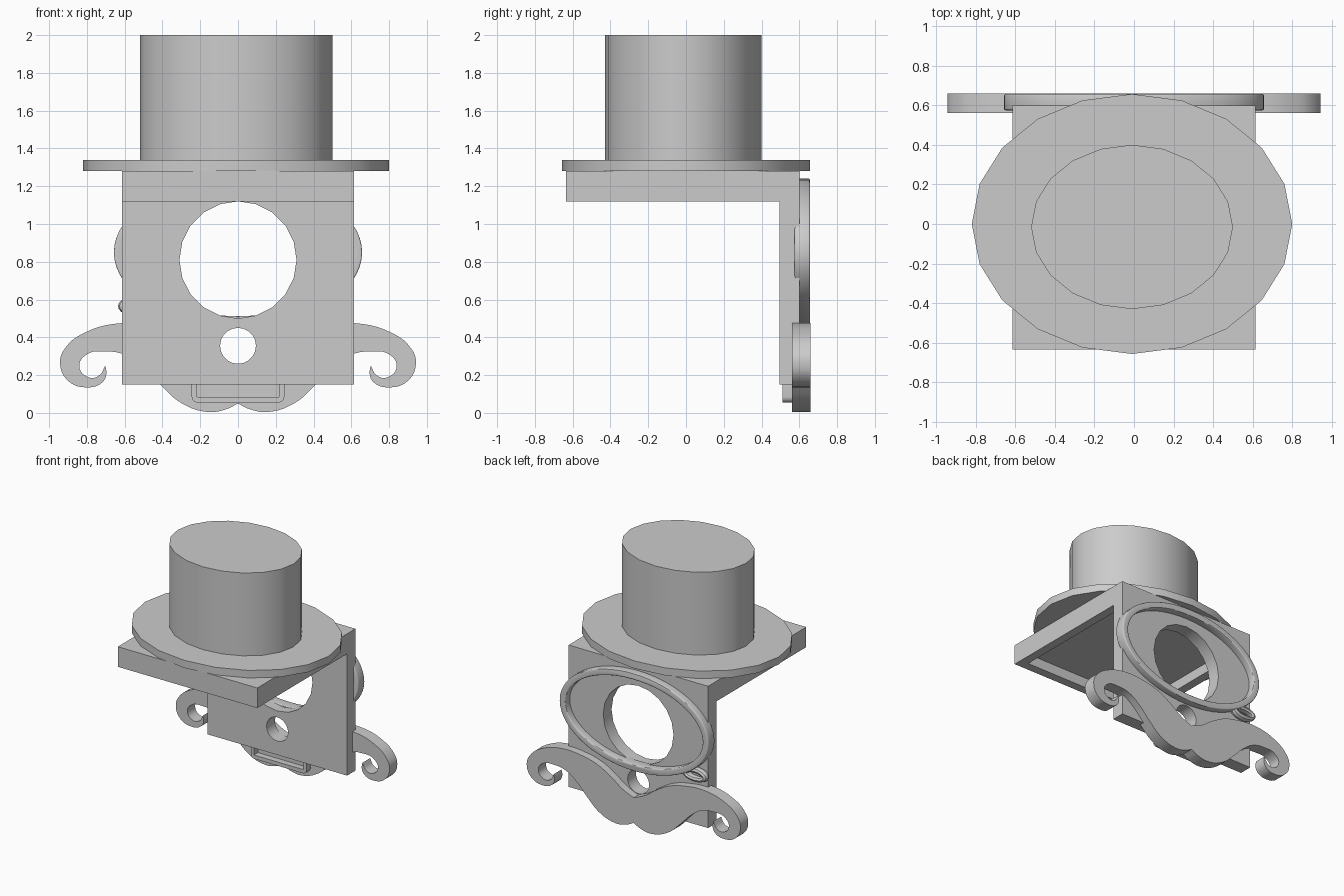
import bpy, bmesh
from math import sin, cos, pi, radians
from mathutils import Matrix, Vector

cube = bpy.data.objects.get("Cube")
if cube:
    bpy.data.objects.remove(cube, do_unlink=True)

grey = bpy.data.materials.new("plain grey")
grey.use_nodes = True
grey.diffuse_color = (0.6, 0.6, 0.6, 1)
grey.node_tree.nodes["Principled BSDF"].inputs["Base Color"].default_value = (0.6, 0.6, 0.6, 1)


def finish(name, bm, smooth=True):
    """Turn a bmesh into a named grey object, smooth except at sharp edges."""
    bmesh.ops.remove_doubles(bm, verts=bm.verts, dist=0.0005)
    bmesh.ops.recalc_face_normals(bm, faces=bm.faces)
    mesh = bpy.data.meshes.new(name)
    bm.to_mesh(mesh)
    bm.free()
    mesh.materials.append(grey)
    if smooth:
        mesh.shade_smooth()
        mesh.set_sharp_from_angle(angle=radians(30))
    ob = bpy.data.objects.new(name, mesh)
    bpy.context.collection.objects.link(ob)
    return ob


def ellipse(cx, cz, rx, rz, n):
    return [(cx + rx * cos(2 * pi * i / n), cz + rz * sin(2 * pi * i / n)) for i in range(n)]


def rounded_rect(x, z0, z1, r, n=5):
    pts = []
    for k, (cx, cz) in enumerate([(x - r, z1 - r), (r - x, z1 - r), (r - x, z0 + r), (x - r, z0 + r)]):
        for i in range(n):
            a = pi / 2 * (k + i / (n - 1))
            pts.append((cx + r * cos(a), cz + r * sin(a)))
    return pts


def cutout(name, loops, y0, y1, corners=None, bevel=0):
    """Extrude x-z outlines (the later loops are holes) between two depths.
    With corners given, the outline is a smooth curve, sharp at those indices."""
    cu = bpy.data.curves.new(name, 'CURVE')
    cu.dimensions, cu.fill_mode = '2D', 'BOTH'
    cu.extrude = (y1 - y0) / 2 - bevel
    cu.bevel_depth, cu.bevel_resolution, cu.offset = bevel, 2, -bevel
    cu.resolution_u = 6
    for pts in loops:
        curved = corners is not None
        sp = cu.splines.new('BEZIER' if curved else 'POLY')
        sp.use_cyclic_u = True
        target = sp.bezier_points if curved else sp.points
        target.add(len(pts) - 1)
        for i, (p, (x, z)) in enumerate(zip(target, pts)):
            p.co = (x, z, 0) if curved else (x, z, 0, 1)
            if curved:
                kind = 'VECTOR' if i in corners else 'AUTO'
                p.handle_left_type = p.handle_right_type = kind
    tmp = bpy.data.objects.new(name + "_outline", cu)
    bpy.context.collection.objects.link(tmp)
    bpy.context.view_layer.update()
    mesh = bpy.data.meshes.new_from_object(tmp.evaluated_get(bpy.context.evaluated_depsgraph_get()))
    bm = bmesh.new()
    bm.from_mesh(mesh)
    bpy.data.objects.remove(tmp, do_unlink=True)
    bpy.data.curves.remove(cu)
    bpy.data.meshes.remove(mesh)
    bm.transform(Matrix.Translation((0, (y0 + y1) / 2, 0)) @ Matrix.Rotation(pi / 2, 4, 'X'))
    return finish(name, bm)


def drum(name, rx, ry, cx, cy, z0, z1):
    bm = bmesh.new()
    bmesh.ops.create_cone(bm, cap_ends=True, segments=20, radius1=1, radius2=1, depth=1)
    bm.transform(Matrix.Translation((cx, cy, (z0 + z1) / 2)) @ Matrix.Diagonal((rx, ry, z1 - z0, 1)))
    return finish(name, bm)


# Hat
drum("hat_crown", 0.51, 0.415, -0.01, -0.015, 1.34, 2.0)
drum("hat_brim", 0.81, 0.657, -0.01, 0.0, 1.28, 1.34)

# Top shelf, hollowed from below
bm = bmesh.new()
bmesh.ops.create_cube(bm, size=1)
bm.transform(Matrix.Translation((0, -0.018, 1.2)) @ Matrix.Diagonal((1.23, 1.235, 0.16, 1)))
bm.faces.ensure_lookup_table()
under = min(bm.faces, key=lambda f: f.calc_center_median().z)
bmesh.ops.inset_region(bm, faces=[under], thickness=0.1)
recess = bmesh.ops.extrude_discrete_faces(bm, faces=[under])["faces"][0]
bmesh.ops.translate(bm, verts=recess.verts, vec=Vector((0, 0, 0.08)))
finish("top_shelf", bm, smooth=False)

# Upright plate with its two round holes
w = 0.615
cutout("upright_plate", [[(-w, 0.15), (w, 0.15), (w, 1.28), (-w, 1.28)],
                         ellipse(0, 0.81, 0.31, 0.31, 20),
                         ellipse(0, 0.355, 0.095, 0.095, 20)], 0.495, 0.6)

# Oval eyeglass rim and its small chain loop
cutout("eyeglass_rim", [ellipse(0, 0.85, 0.657, 0.39, 64),
                        ellipse(0, 0.85, 0.605, 0.338, 64)], 0.575, 0.657, bevel=0.008)
bm = bmesh.new()
grid, tube = 24, 8
rings = [[bm.verts.new((-0.525 + (0.085 + 0.025 * cos(b)) * cos(a), 0.625 + 0.03 * sin(b),
                        0.565 + (0.035 + 0.022 * cos(b)) * sin(a)))
          for b in (2 * pi * j / tube for j in range(tube))]
         for a in (2 * pi * i / grid for i in range(grid))]
for i in range(grid):
    for j in range(tube):
        r, s, k = rings[i], rings[(i + 1) % grid], (j + 1) % tube
        bm.faces.new((r[j], s[j], s[k], r[k]))
finish("chain_loop", bm)

# Curled moustache: half outline from the top notch round the curl to the lower cleft
half = [(0, 0.25), (0.1, 0.295), (0.2, 0.365), (0.32, 0.43), (0.46, 0.465), (0.63, 0.474),
        (0.8, 0.43), (0.91, 0.35), (0.942, 0.265), (0.9, 0.17), (0.8, 0.135), (0.72, 0.16),
        (0.697, 0.205), (0.703, 0.25), (0.735, 0.198), (0.79, 0.188), (0.84, 0.245),
        (0.8, 0.31), (0.7, 0.325), (0.6, 0.308), (0.5, 0.24), (0.41, 0.148), (0.3, 0.052),
        (0.16, 0.005), (0.06, 0.02), (0, 0.05)]
whole = half + [(-x, z) for x, z in half[-2:0:-1]]
tip, cleft = 13, len(half) - 1
cutout("moustache", [whole], 0.562, 0.66, corners={0, tip, cleft, len(whole) - tip})

# Rounded mouth frame below the plate
cutout("mouth_frame", [rounded_rect(0.245, 0.055, 0.24, 0.03),
                       rounded_rect(0.218, 0.085, 0.21, 0.004)], 0.512, 0.57)
